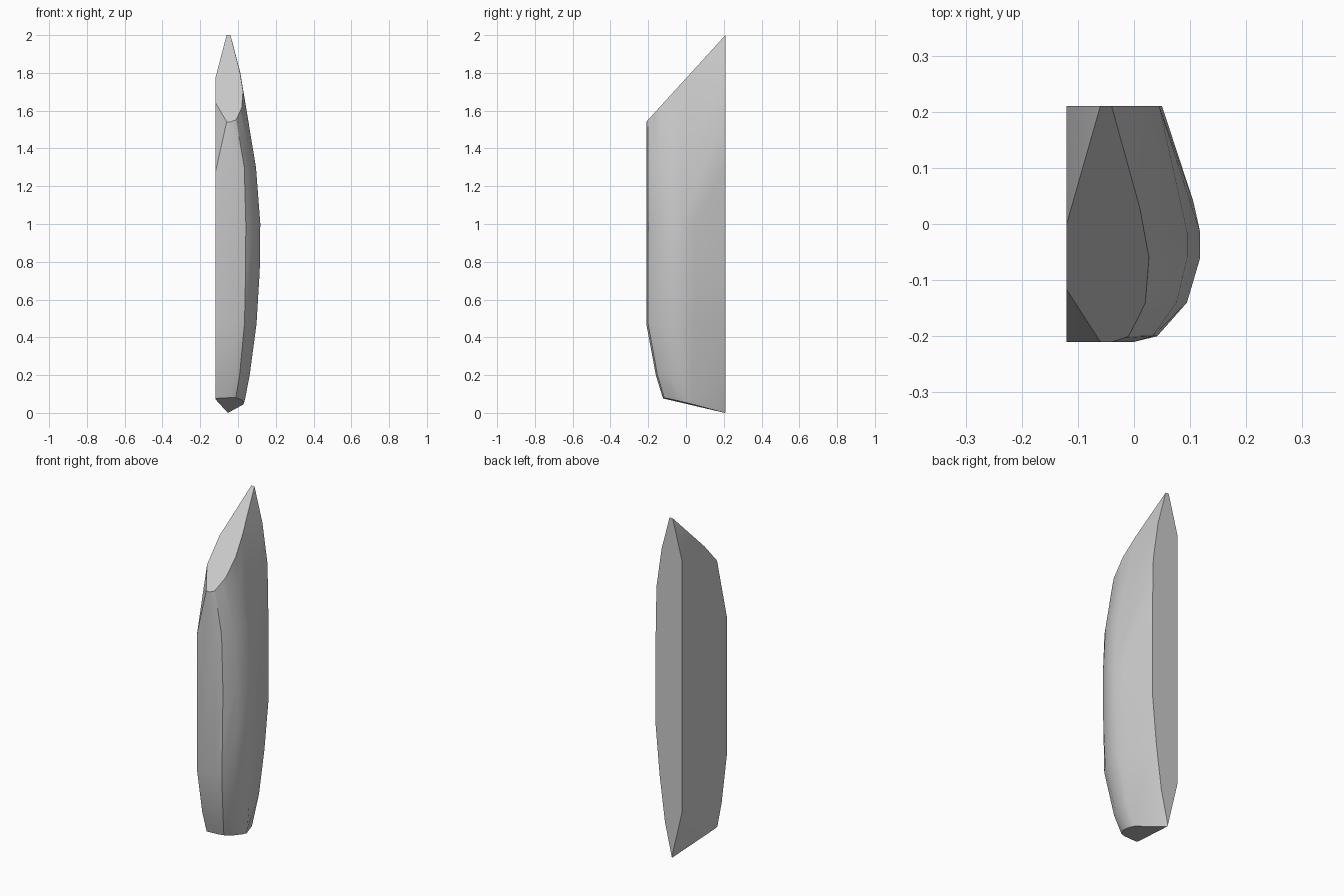
import bpy
import bmesh
import math
from mathutils import Vector

if "Cube" in bpy.data.objects:
    bpy.data.objects.remove(bpy.data.objects["Cube"], do_unlink=True)

SIDE, BACK = -0.12, 0.21   # the two flat split faces


def station(z, back, bulge, front, front_y):
    """Half-rounded cross-section of the splinter at one height."""
    depth = (BACK - front_y) / (2 * BACK)

    def rim(blend, y):
        return (front + (bulge - front) * blend, BACK - (BACK - y) * depth, z)

    return [(SIDE, BACK, z), (back, BACK, z),
            (back + (bulge - back) * 0.82, 0.04, z),
            rim(1, -0.015), rim(1, -0.06), rim(0.8, -0.14), rim(0.35, -0.2),
            (front, front_y, z), (SIDE, front_y, z)]


def chip(bm, a, b, c):
    """Slice off everything beyond the plane through three points."""
    a, b, c = Vector(a), Vector(b), Vector(c)
    normal = (b - a).cross(c - a).normalized()
    if normal.dot(a - Vector((0, 0, 1))) < 0:
        normal.negate()
    cut = bmesh.ops.bisect_plane(bm, geom=bm.verts[:] + bm.edges[:] + bm.faces[:],
                                 plane_co=a, plane_no=normal, clear_outer=True)
    rim = [e for e in cut["geom_cut"] if isinstance(e, bmesh.types.BMEdge)]
    bmesh.ops.holes_fill(bm, edges=rim, sides=0)


# Bulging body: height, back edge, widest point, front edge, front depth
stations = [
    (-0.02, -0.06, 0.01, -0.07, -0.09),
    (0.07, -0.04, 0.037, -0.04, -0.12),
    (0.2, -0.01, 0.062, -0.02, -0.16),
    (0.47, 0.025, 0.098, 0, -BACK),
    (0.75, 0.05, 0.115, 0, -BACK),
    (1, 0.05, 0.118, 0, -BACK),
    (1.3, 0.05, 0.095, 0, -BACK),
    (1.57, 0.045, 0.05, -0.06, -BACK),
    (1.8, 0.012, 0.01, -0.1, -BACK),
    (2.02, -0.045, -0.045, -0.115, -BACK),
]
bm = bmesh.new()
for s in stations:
    for p in station(*s):
        bm.verts.new(p)
hull = bmesh.ops.convex_hull(bm, input=bm.verts[:])
loose = {v for v in hull["geom_interior"] + hull["geom_unused"]
         if isinstance(v, bmesh.types.BMVert)}
bmesh.ops.delete(bm, geom=list(loose), context="VERTS")

# Slanted top, two upper corner chips, underside, lower corner chip
chip(bm, (SIDE, BACK, 2), (0, BACK, 2), (0, -BACK, 1.54))
chip(bm, (SIDE, 0, 1.77), (SIDE, BACK, 1.77), (-0.06, BACK, 2))
chip(bm, (SIDE, -0.12, 1.63), (SIDE, -BACK, 1.27), (-0.06, -BACK, 1.54))
chip(bm, (SIDE, -0.12, 0.075), (0.035, -0.07, 0.07), (-0.055, 0.2, 0))
chip(bm, (SIDE, BACK, 0.28), (SIDE, -0.1, 0.075), (-0.055, 0.2, 0))

bmesh.ops.remove_doubles(bm, verts=bm.verts[:], dist=0.002)
bmesh.ops.dissolve_limit(bm, angle_limit=math.radians(1),
                         verts=bm.verts[:], edges=bm.edges[:])
bmesh.ops.recalc_face_normals(bm, faces=bm.faces[:])

# Stand the piece on the ground
lowest = min(v.co.z for v in bm.verts)
bmesh.ops.translate(bm, verts=bm.verts[:], vec=(0, 0, -lowest))

mesh = bpy.data.meshes.new("stone_splinter")
bm.to_mesh(mesh)
bm.free()
splinter = bpy.data.objects.new("stone_splinter", mesh)
bpy.context.collection.objects.link(splinter)

# Plain grey stone
grey = bpy.data.materials.new("grey_stone")
grey.use_nodes = True
colour = (0.6, 0.6, 0.6, 1)
grey.diffuse_color = colour
grey.node_tree.nodes["Principled BSDF"].inputs["Base Color"].default_value = colour
mesh.materials.append(grey)

bpy.context.view_layer.objects.active = splinter
splinter.select_set(True)
bpy.ops.object.shade_smooth_by_angle(angle=math.radians(30))
